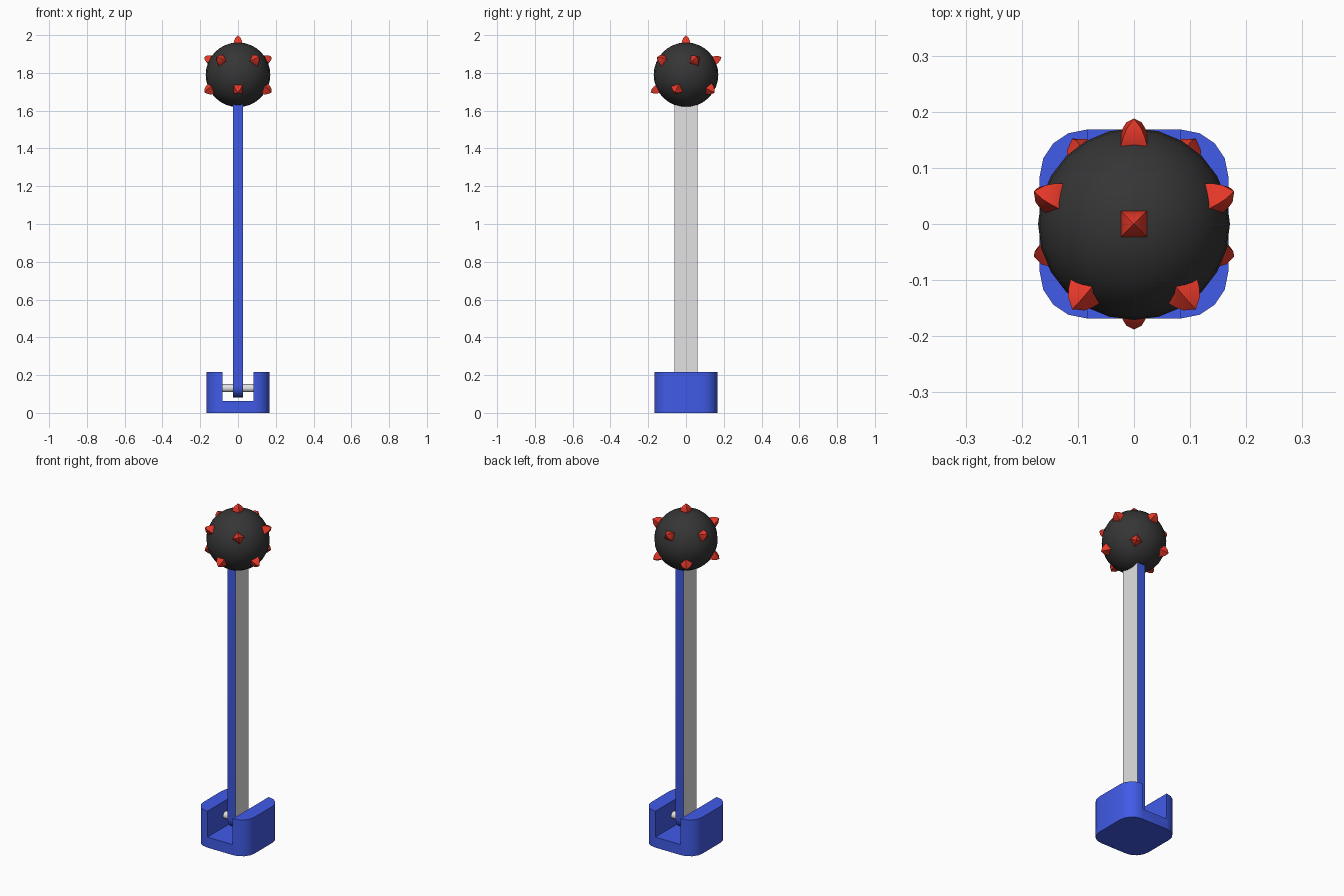
import bpy, bmesh, math
from mathutils import Vector

if "Cube" in bpy.data.objects:
    bpy.data.objects.remove(bpy.data.objects["Cube"])


def material(name, rgb):
    m = bpy.data.materials.new(name)
    m.diffuse_color = (*rgb, 1)
    m.use_nodes = True
    m.node_tree.nodes["Principled BSDF"].inputs["Base Color"].default_value = m.diffuse_color
    return m


BLUE = material("blue", (0.052, 0.105, 0.80))
GREY = material("light grey", (0.76, 0.76, 0.76))
BLACK = material("charcoal", (0.036, 0.036, 0.036))
RED = material("red", (0.80, 0.04, 0.022))


def finish(bm, name, mats, smooth=None):
    bmesh.ops.recalc_face_normals(bm, faces=bm.faces)
    me = bpy.data.meshes.new(name)
    bm.to_mesh(me)
    bm.free()
    ob = bpy.data.objects.new(name, me)
    bpy.context.collection.objects.link(ob)
    for m in mats:
        me.materials.append(m)
    if smooth:
        bpy.ops.object.select_all(action='DESELECT')
        ob.select_set(True)
        bpy.context.view_layer.objects.active = ob
        bpy.ops.object.shade_smooth_by_angle(angle=math.radians(smooth))
    return ob


def extrude(points, offset):
    """Closed prism from a list of 3D points."""
    bm = bmesh.new()
    f = bm.faces.new([bm.verts.new(p) for p in points])
    r = bmesh.ops.extrude_face_region(bm, geom=[f], use_keep_orig=True)
    verts = [g for g in r["geom"] if isinstance(g, bmesh.types.BMVert)]
    bmesh.ops.translate(bm, verts=verts, vec=offset)
    return bm


# U-shaped base bracket with rounded upright corners
H, W, S = 0.168, 0.216, 0.083
u = [(-H, 0), (H, 0), (H, W), (S, W), (S, 0.062), (-S, 0.062), (-S, W), (-H, W)]
bm = extrude([(x, -H, z) for x, z in u], (0, 2 * H, 0))
corners = [e for e in bm.edges
           if all(abs(abs(v.co.x) - H) < 1e-4 for v in e.verts)
           and abs(e.verts[0].co.z - e.verts[1].co.z) > 0.1]
bmesh.ops.bevel(bm, geom=corners, offset=0.0825, segments=4, profile=0.5, affect='EDGES')
finish(bm, "base_bracket", [BLUE], 30)

# Hinge pin across the bracket
bpy.ops.mesh.primitive_cylinder_add(vertices=24, radius=0.021, depth=0.19,
                                    location=(0, 0, 0.131), rotation=(0, math.pi / 2, 0))
pin = bpy.context.object
pin.name = "hinge_pin"
pin.data.materials.append(GREY)
bpy.ops.object.shade_smooth_by_angle(angle=math.radians(40))

# Flat arm with a rounded lower end: grey broad sides, blue edges
R, Z0 = 0.061, 0.143
arc = [(R * math.cos(math.pi + math.pi * i / 10), Z0 + R * math.sin(math.pi + math.pi * i / 10))
       for i in range(11)]
outline = arc + [(R, 1.68), (-R, 1.68)]
bm = extrude([(-0.026, y, z) for y, z in outline], (0.052, 0, 0))
bm.normal_update()
for f in bm.faces:
    f.material_index = 1 if abs(f.normal.x) > 0.9 else 0
finish(bm, "arm", [BLUE, GREY], 30)

# Ball
BALL = Vector((0, 0, 1.79))
bpy.ops.mesh.primitive_uv_sphere_add(segments=24, ring_count=16, radius=0.171, location=BALL)
ball = bpy.context.object
ball.name = "ball"
ball.data.materials.append(BLACK)
bpy.ops.object.shade_smooth_by_angle(angle=math.radians(60))


# Four-sided bulging spikes: one on top, two staggered rings of five
def spike(name, direction):
    bm = bmesh.new()
    rings = []
    for r, w in [(0.14, 0.024), (0.168, 0.0235), (0.182, 0.0195), (0.196, 0.0135)]:
        rings.append([bm.verts.new((x * w, y * w, r))
                      for x, y in ((-1, -1), (1, -1), (1, 1), (-1, 1))])
    tip = bm.verts.new((0, 0, 0.21))
    bm.faces.new(rings[0][::-1])
    for a, b in zip(rings, rings[1:]):
        for i in range(4):
            j = (i + 1) % 4
            bm.faces.new((a[i], a[j], b[j], b[i]))
    for i in range(4):
        bm.faces.new((rings[-1][i], rings[-1][(i + 1) % 4], tip))
    turn = Vector((0, 0, 1)).rotation_difference(direction)
    for v in bm.verts:
        v.co = turn @ v.co + BALL
    finish(bm, name, [RED], 35)


spike("spike_top", Vector((0, 0, 1)))
for label, sign in (("upper", 1), ("lower", -1)):
    for k in range(5):
        a = math.radians(90 * sign + 72 * k)
        c = 2 / math.sqrt(5)
        spike(f"spike_{label}_{k + 1}",
              Vector((c * math.cos(a), c * math.sin(a), sign / math.sqrt(5))))
